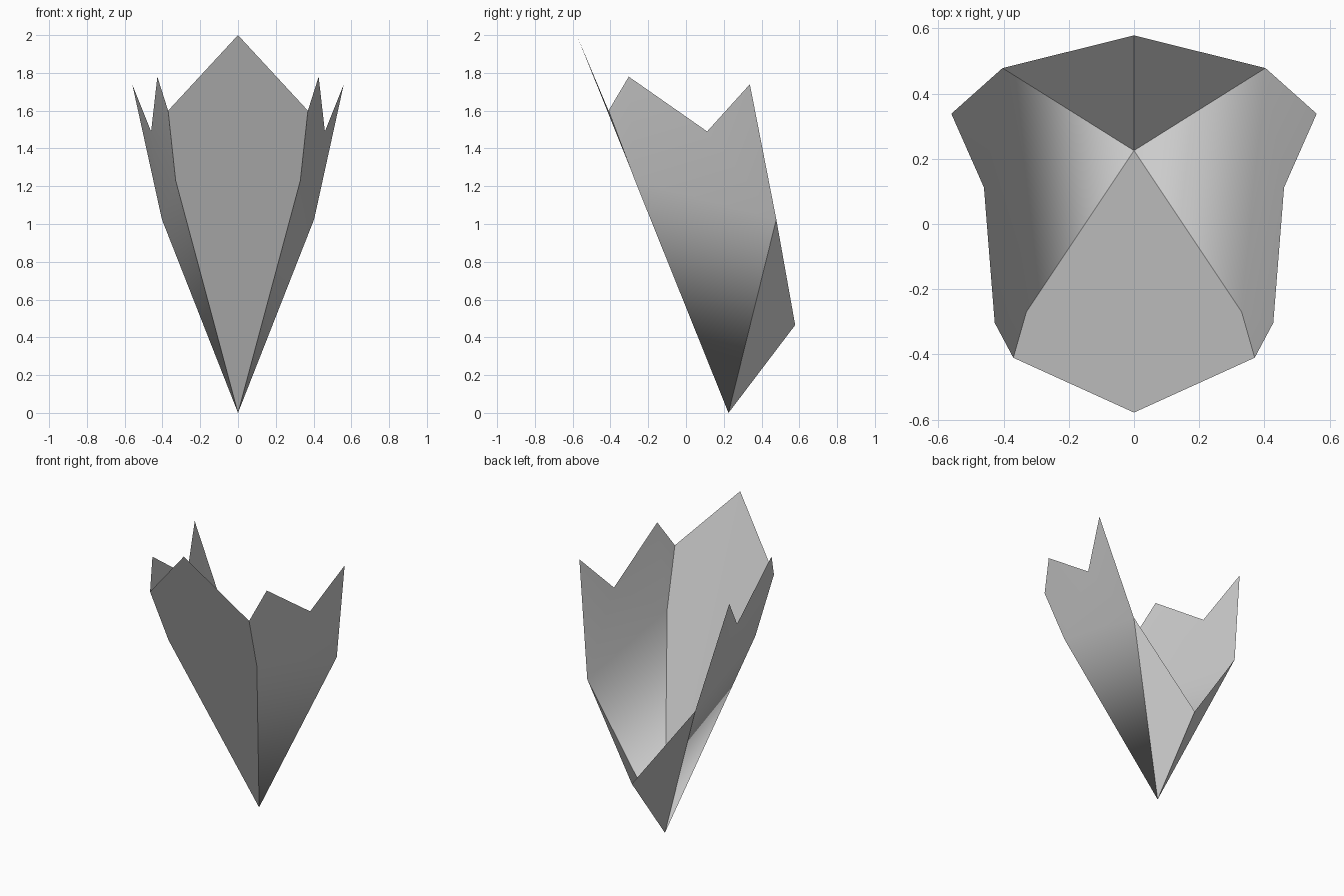
import bpy

if "Cube" in bpy.data.objects:
    bpy.data.objects.remove(bpy.data.objects["Cube"])

# One plain grey for the whole shell
grey = bpy.data.materials.new("warm_grey")
grey.diffuse_color = (0.6, 0.6, 0.6, 1)
grey.use_nodes = True
grey.node_tree.nodes["Principled BSDF"].inputs["Base Color"].default_value = grey.diffuse_color

# Shared corner points of the right half
TIP = (0, 0.225, 0)
FOLD = (0.33, -0.27, 1.23)
SHOULDER = (0.37, -0.41, 1.60)
PEAK = (0, -0.578, 2.0)
SIDE_PEAK = (0.427, -0.303, 1.78)
NOTCH = (0.46, 0.112, 1.49)
REAR_PEAK = (0.56, 0.338, 1.74)
REAR = (0.403, 0.478, 1.025)
KEEL = (0, 0.578, 0.465)


def panel(name, points, faces):
    """Thin sheet for the right half, mirrored to the left."""
    mesh = bpy.data.meshes.new(name)
    mesh.from_pydata(points, [], faces)
    mesh.materials.append(grey)
    obj = bpy.data.objects.new(name, mesh)
    bpy.context.collection.objects.link(obj)
    mirror = obj.modifiers.new("mirror", 'MIRROR')
    mirror.use_axis[0] = True
    mirror.use_clip = True
    mirror.merge_threshold = 0.001
    return obj


# Tall flat front with a pointed top
panel("front_panel", [TIP, FOLD, SHOULDER, PEAK], [(0, 1, 2, 3)])

# Gently folded sides with two points and a notch between them
side = panel("side_panel",
             [TIP, REAR, FOLD, NOTCH, REAR_PEAK, SIDE_PEAK, SHOULDER],
             [(0, 1, 2), (1, 3, 2), (1, 4, 3), (2, 3, 5), (2, 5, 6)])

# Low folded back closing the base
panel("back_panel", [TIP, KEEL, REAR], [(0, 1, 2)])

# Soften only the shallow folds of the sides
bpy.context.view_layer.objects.active = side
side.select_set(True)
bpy.ops.object.shade_smooth_by_angle()
